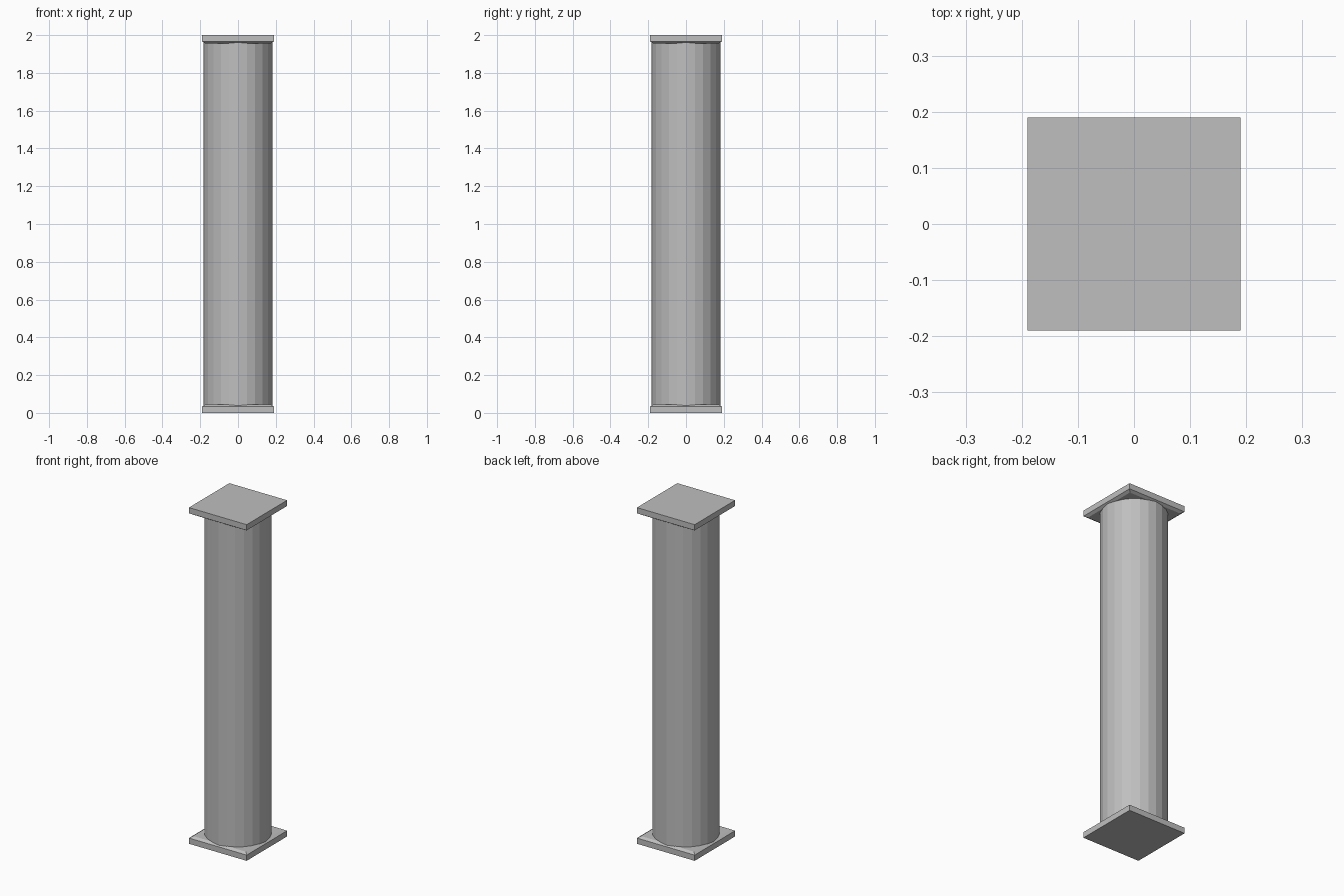
import bpy, bmesh
from math import radians

if "Cube" in bpy.data.objects:
    bpy.data.objects.remove(bpy.data.objects["Cube"], do_unlink=True)

HALF, INNER = 0.19, 0.174       # plate half width, at the rim and past the chamfer
WALL, THICK = 0.034, 0.044      # plate height before and after the chamfer
RADIUS, SIDES = 0.182, 24

stone = bpy.data.materials.new("grey stone")
stone.use_nodes = True
colour = (0.52, 0.52, 0.52, 1)
stone.diffuse_color = colour
stone.node_tree.nodes["Principled BSDF"].inputs["Base Color"].default_value = colour


def finish(name, bm):
    bmesh.ops.recalc_face_normals(bm, faces=bm.faces)
    mesh = bpy.data.meshes.new(name)
    bm.to_mesh(mesh)
    bm.free()
    mesh.materials.append(stone)
    obj = bpy.data.objects.new(name, mesh)
    bpy.context.collection.objects.link(obj)
    return obj


def plate(name, outer_z, direction):
    """Square plate whose face towards the shaft has a chamfered rim."""
    bm = bmesh.new()
    rings = []
    for half, height in ((HALF, 0), (HALF, WALL), (INNER, THICK)):
        z = outer_z + direction * height
        rings.append([bm.verts.new((sx * half, sy * half, z))
                      for sx, sy in ((-1, -1), (1, -1), (1, 1), (-1, 1))])
    for low, high in zip(rings, rings[1:]):
        for i in range(4):
            j = (i + 1) % 4
            bm.faces.new((low[i], low[j], high[j], high[i]))
    bm.faces.new(rings[0])
    bm.faces.new(rings[-1])
    return finish(name, bm)


# Square plates at both ends
plate("base_plate", 0, 1)
plate("top_plate", 2, -1)

# Faceted round shaft, its ends sunk into the plates
bm = bmesh.new()
bmesh.ops.create_cone(bm, cap_ends=True, segments=SIDES, radius1=RADIUS,
                      radius2=RADIUS, depth=2 - 2 * WALL)
bmesh.ops.translate(bm, verts=bm.verts, vec=(0, 0, 1))
finish("shaft", bm)
